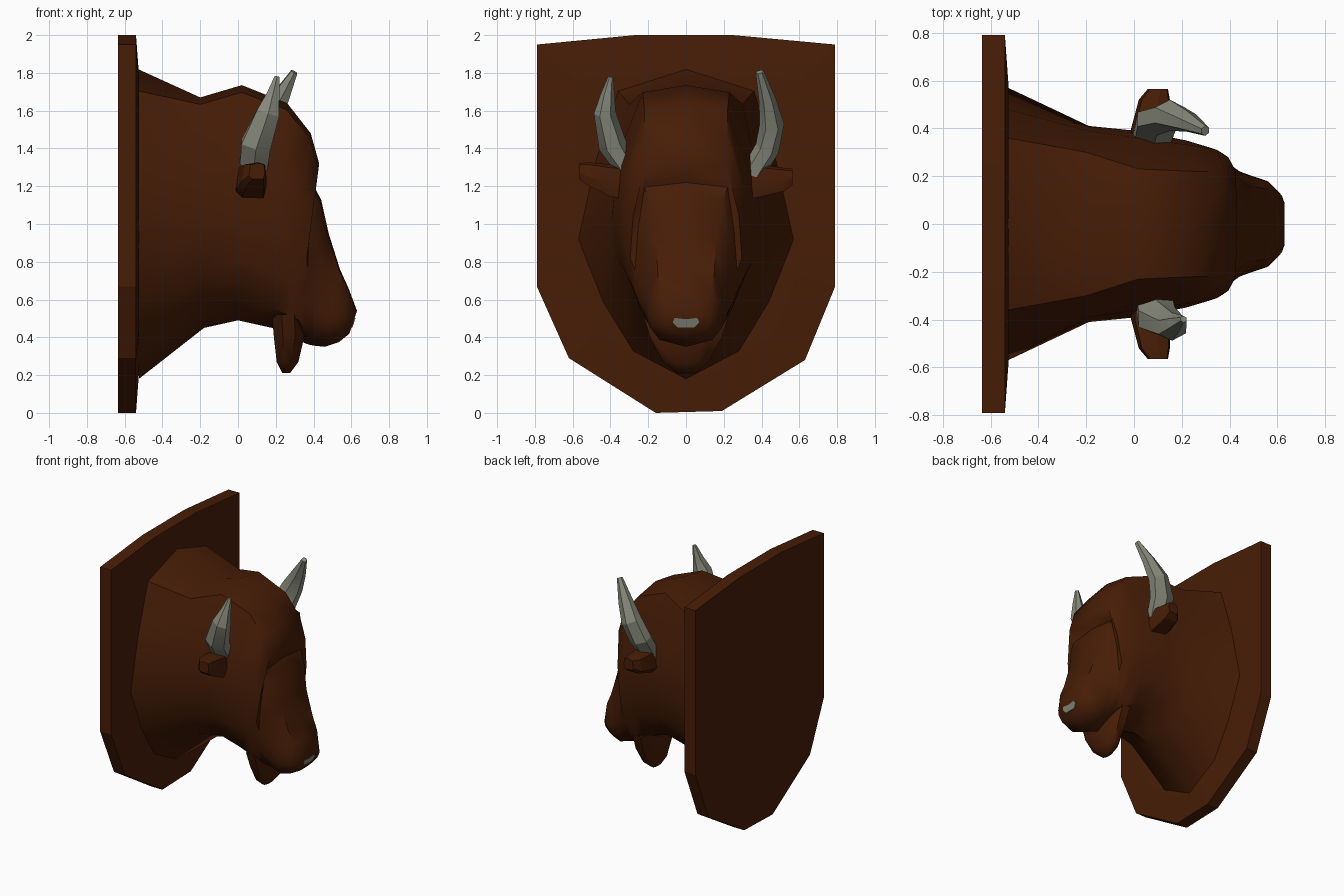
import bpy, bmesh, math
from mathutils import Vector

if "Cube" in bpy.data.objects:
    bpy.data.objects.remove(bpy.data.objects["Cube"])


def material(name, rgb):
    m = bpy.data.materials.new(name)
    m.diffuse_color = (*rgb, 1)
    m.use_nodes = True
    m.node_tree.nodes["Principled BSDF"].inputs["Base Color"].default_value = m.diffuse_color
    return m


BROWN = material("dark_brown", (0.064, 0.0125, 0.002))
GREY = material("horn_grey", (0.24, 0.25, 0.195))


def loft(name, rings, mat, angle=30, cap=True):
    """Join closed rings of points into a skinned solid."""
    bm = bmesh.new()
    rows = [[bm.verts.new(p) for p in r] for r in rings]
    n = len(rows[0])
    for a, b in zip(rows, rows[1:]):
        for i in range(n):
            j = (i + 1) % n
            bm.faces.new((a[i], a[j], b[j], b[i]))
    if cap:
        bm.faces.new(rows[0])
        bm.faces.new(rows[-1])
    bmesh.ops.recalc_face_normals(bm, faces=bm.faces)
    me = bpy.data.meshes.new(name)
    bm.to_mesh(me)
    bm.free()
    me.materials.append(mat)
    ob = bpy.data.objects.new(name, me)
    bpy.context.collection.objects.link(ob)
    if angle:
        bpy.ops.object.select_all(action='DESELECT')
        ob.select_set(True)
        bpy.context.view_layer.objects.active = ob
        bpy.ops.object.shade_smooth_by_angle(angle=math.radians(angle))
    return ob


def tube(name, path, sides, mat, angle):
    """Tapered tube; path holds (x, y, z, radius in x, radius across)."""
    pts = [Vector(p[:3]) for p in path]
    rings = []
    for i, p in enumerate(path):
        d = (pts[min(i + 1, len(pts) - 1)] - pts[max(i - 1, 0)]).normalized()
        v = d.cross(Vector((1, 0, 0))).normalized()
        u = v.cross(d)
        ring = []
        for k in range(sides):
            a = 2 * math.pi * (k + 0.5) / sides
            ring.append(pts[i] + u * math.cos(a) * p[3] + v * math.sin(a) * p[4])
        rings.append(ring)
    return loft(name, rings, mat, angle)


# Wall plaque: shield outline (y, z) with a slightly raised front
shield = [(-.79, 1.95), (-.27, 2), (.25, 2), (.79, 1.95), (.79, .67),
          (.63, .28), (.19, .01), (-.16, 0), (-.62, .29), (-.79, .67)]
loft("plaque", [[(-.635, y, z) for y, z in shield],
                [(-.54, y, z) for y, z in shield],
                [(-.525, y * .74, 1 + (z - 1) * .8) for y, z in shield]], BROWN, 0)

# Head and neck: each section runs top (x,z) to bottom (x,z),
# with half widths at fixed fractions on the way down
sections = [
    (-.53, 1.82, -.525, .18, (.36, .48, .57, .44, .28)),
    (-.20, 1.67, -.18, .45, (.30, .39, .41, .37, .24)),
    (.02, 1.735, 0, .49, (.23, .36, .39, .35, .23)),
    (.26, 1.64, .18, .45, (.22, .33, .35, .32, .24)),
    (.385, 1.48, .26, .42, (.22, .31, .32, .29, .23)),
    (.43, 1.32, .31, .41, (.22, .28, .295, .27, .21)),
    (.39, 1.22, .35, .37, (.22, .255, .27, .25, .18)),
    (.44, 1.13, .38, .36, (.19, .23, .245, .23, .155)),
    (.48, .95, .41, .355, (.16, .20, .22, .21, .15)),
    (.54, .76, .46, .35, (.15, .19, .20, .19, .14)),
    (.585, .66, .535, .375, (.14, .17, .18, .16, .12)),
    (.63, .54, .59, .42, (.09, .12, .13, .12, .08)),
]
rings = []
for i, (tx, tz, bx, bz, w) in enumerate(sections):
    fr = (.07 if i == 0 else .03, .30, .55, .75, .91)
    half = [(tx + (bx - tx) * t, y, tz + (bz - tz) * t) for t, y in zip(fr, w)]
    rings.append([(tx, 0, tz)] + half + [(bx, 0, bz)]
                 + [(x, -y, z) for x, y, z in reversed(half)])
loft("head_and_neck", rings, BROWN, 48)

# Lower jaw: tapering stack of (z, back x, front x, half width)
jaw = []
for z, x0, x1, w in [(.52, .18, .35, .23), (.40, .19, .35, .19),
                     (.27, .205, .32, .12), (.21, .235, .275, .05)]:
    c, r = (x0 + x1) / 2, (x1 - x0) / 2
    jaw.append([(c + r * sx, w * sy, z) for sx, sy in
                [(1, -.5), (1, .5), (.4, 1), (-.4, 1), (-1, .5), (-1, -.5), (-.4, -1), (.4, -1)]])
loft("lower_jaw", jaw, BROWN, 50)

# Nose patch: thin plate on the tilted muzzle tip
patch = [(-.045, .452), (.045, .452), (.07, .48), (.06, .503), (0, .496), (-.06, .503), (-.07, .48)]
loft("nose_patch", [[(.59 + (z - .42) / 3 + d, y, z) for y, z in patch]
                    for d in (-.003, .005)], GREY, 0)

# Horns: the two differ a little in curve
tube("horn_left", [(.07, .34, 1.25, .085, .06), (.095, .43, 1.40, .095, .065),
                   (.15, .455, 1.53, .08, .065), (.22, .43, 1.66, .055, .045),
                   (.298, .39, 1.805, .02, .022)], 6, GREY, 20)
tube("horn_right", [(.08, -.31, 1.29, .085, .06), (.095, -.39, 1.42, .09, .075),
                    (.16, -.43, 1.59, .07, .058), (.185, -.415, 1.68, .04, .038),
                    (.207, -.398, 1.78, .015, .014)], 6, GREY, 20)

# Ears: boxy tapered stubs, flat on top, one slightly lower
cross = [(-1, -.6), (-.6, -1), (.8, -1), (1, -.2), (.9, .8), (.3, 1), (-.8, .8)]
for side, tip, name in ((1, 1.25, "ear_left"), (-1, 1.28, "ear_right")):
    loft(name, [[(x + u * r, y * side, z + v * h) for u, v in cross] for x, y, z, r, h in
                [(.07, .29, 1.215, .08, .09), (.07, .40, 1.23, .082, .085),
                 (.085, .52, tip - .015, .065, .062), (.10, .565, tip, .042, .042)]], BROWN, 20)
